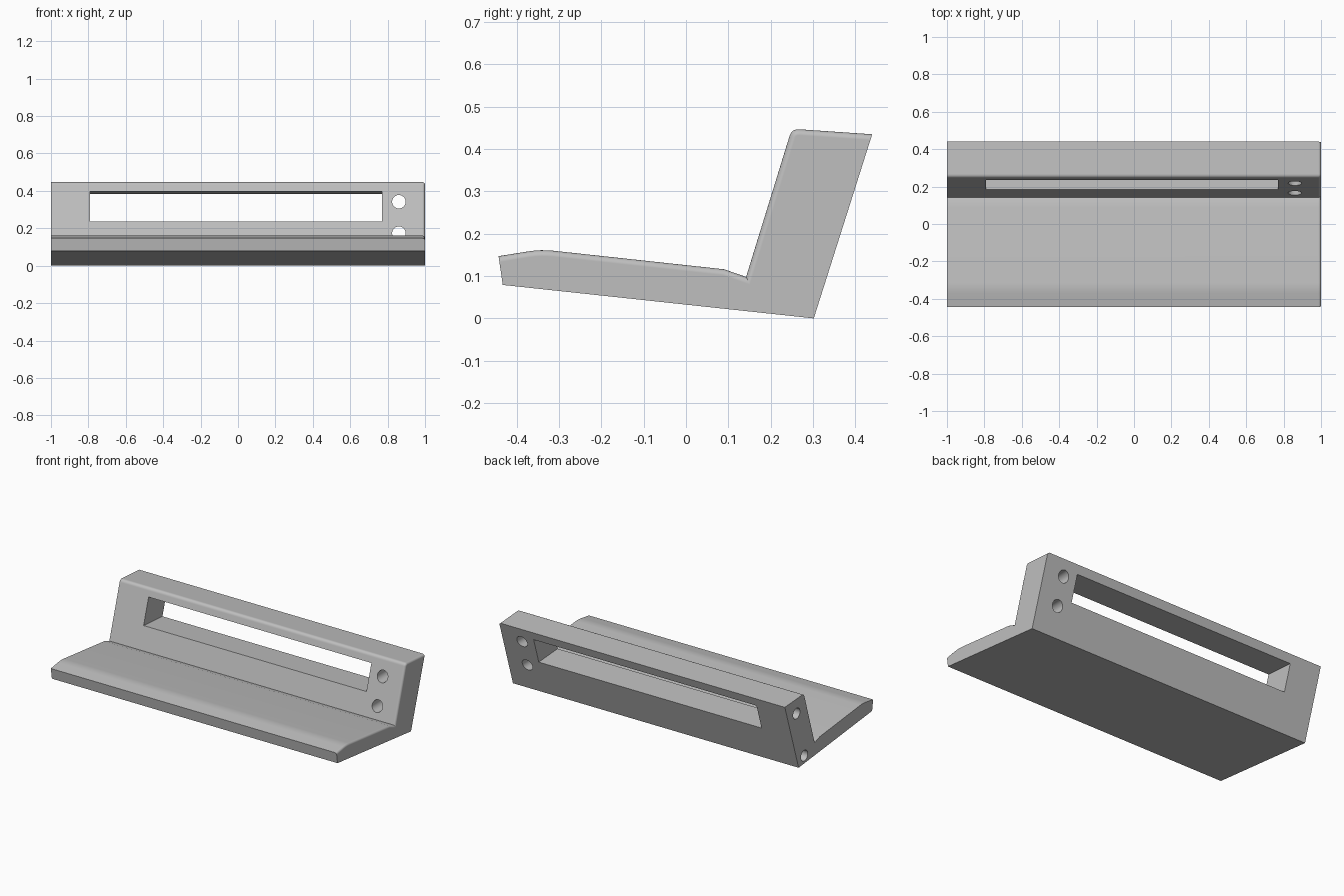
import bpy, bmesh, math
from mathutils import Vector, Matrix

cube = bpy.data.objects.get("Cube")
if cube:
    bpy.data.objects.remove(cube, do_unlink=True)

grey = bpy.data.materials.new("plain grey")
grey.use_nodes = True
colour = (0.52, 0.52, 0.52, 1)
grey.diffuse_color = colour
grey.node_tree.nodes["Principled BSDF"].inputs["Base Color"].default_value = colour


def make_object(name, bm):
    bmesh.ops.recalc_face_normals(bm, faces=bm.faces)
    mesh = bpy.data.meshes.new(name)
    bm.to_mesh(mesh)
    bm.free()
    mesh.materials.append(grey)
    obj = bpy.data.objects.new(name, mesh)
    bpy.context.collection.objects.link(obj)
    return obj


def extrude_profile(points, x0, x1):
    """Solid prism along x from a (y, z) outline."""
    bm = bmesh.new()
    face = bm.faces.new([bm.verts.new((x0, y, z)) for y, z in points])
    ext = bmesh.ops.extrude_face_region(bm, geom=[face])
    moved = [g for g in ext["geom"] if isinstance(g, bmesh.types.BMVert)]
    bmesh.ops.translate(bm, verts=moved, vec=(x1 - x0, 0, 0))
    return bm


def rounded(prev, corner, nxt, reach, steps):
    """Points of a curve replacing a sharp outline corner."""
    p, c, n = Vector(prev), Vector(corner), Vector(nxt)
    a = c + (p - c).normalized() * reach
    b = c + (n - c).normalized() * reach
    out = []
    for i in range(steps + 1):
        t = i / steps
        out.append(tuple(a * (1 - t) ** 2 + c * 2 * t * (1 - t) + b * t * t))
    return out


def rod(name, radius, start, axis, length):
    bm = bmesh.new()
    bmesh.ops.create_cone(bm, cap_ends=True, segments=40, radius1=radius,
                          radius2=radius, depth=length)
    axis = Vector(axis)
    turn = Vector((0, 0, 1)).rotation_difference(axis).to_matrix().to_4x4()
    place = Matrix.Translation(Vector(start) + axis * length / 2)
    bmesh.ops.transform(bm, matrix=place @ turn, verts=bm.verts)
    return make_object(name, bm)


# Tray and leaning wall share one outline
lip, crest, dip = (-0.443, 0.147), (-0.343, 0.163), (0.09, 0.116)
nook, wall_top, wall_back = (0.142, 0.098), (0.25, 0.448), (0.44, 0.435)
heel, toe = (0.302, 0), (-0.433, 0.079)
upper = ([lip] + rounded(lip, crest, dip, 0.03, 4) + [dip, nook]
         + rounded(nook, wall_top, wall_back, 0.018, 6) + [wall_back])
bm = extrude_profile(upper + [heel, toe], -1, 1)

# Soften the upper rim at the left end
def on_rim(v):
    return v.co.x > 0.99 and any((v.co.yz - Vector(p)).length < 1e-4 for p in upper)

rim = [e for e in bm.edges if all(on_rim(v) for v in e.verts)]
bmesh.ops.bevel(bm, geom=rim, offset=0.014, segments=4, profile=0.5,
                affect='EDGES', clamp_overlap=True)
stand = make_object("stand_body", bm)

# Long window, parallel to the top of the wall
window = make_object("window_cutter", extrude_profile(
    [(0.1, 0.241), (0.5, 0.213), (0.5, 0.378), (0.1, 0.406)], -0.79, 0.77))

# Two holes through the wall, two blind holes in the right end
cutters = [window]
for label, z in (("upper", 0.342), ("lower", 0.174)):
    cutters.append(rod(label + "_wall_hole_cutter", 0.036, (0.86, 0.08, z), (0, 1, 0), 0.5))
for label, y, z in (("upper", 0.323, 0.351), ("lower", 0.245, 0.055)):
    cutters.append(rod(label + "_end_hole_cutter", 0.034, (-1.05, y, z), (1, 0, 0), 0.17))

bpy.context.view_layer.objects.active = stand
for cutter in cutters:
    cutter.hide_render = True
    mod = stand.modifiers.new(cutter.name, 'BOOLEAN')
    mod.operation, mod.solver, mod.object = 'DIFFERENCE', 'EXACT', cutter
    bpy.ops.object.modifier_apply(modifier=mod.name)
for cutter in cutters:
    bpy.data.objects.remove(cutter, do_unlink=True)

# Smooth curves, crisp edges, flat large faces
bpy.ops.object.select_all(action='DESELECT')
stand.select_set(True)
bpy.ops.object.shade_smooth_by_angle(angle=math.radians(30))
weighted = stand.modifiers.new("even_shading", 'WEIGHTED_NORMAL')
weighted.keep_sharp = True
